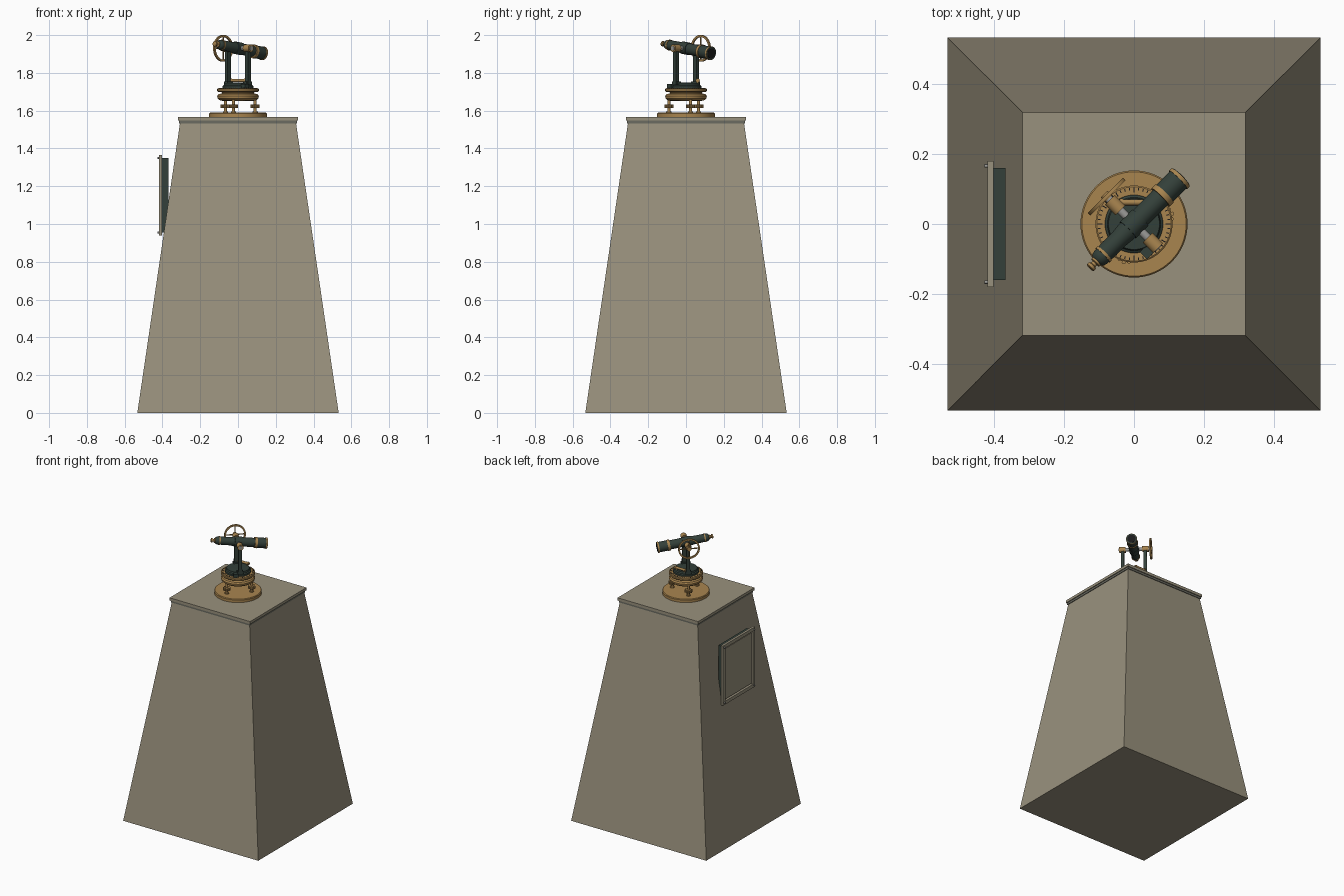
import bpy, bmesh, math
from mathutils import Matrix, Vector

if "Cube" in bpy.data.objects:
    bpy.data.objects.remove(bpy.data.objects["Cube"])


def mat(name, rgb):
    m = bpy.data.materials.new(name)
    lin = [c / 12.92 if c <= 0.04045 else ((c + 0.055) / 1.055) ** 2.4 for c in rgb]
    m.diffuse_color = (*lin, 1)
    m.use_nodes = True
    m.node_tree.nodes["Principled BSDF"].inputs["Base Color"].default_value = m.diffuse_color
    return m


STONE = mat("stone", (0.60, 0.57, 0.49))
SHADE = mat("dark_stone", (0.42, 0.42, 0.38))
BRASS = mat("brass", (0.66, 0.52, 0.31))
GREEN = mat("dark_green_enamel", (0.20, 0.25, 0.225))
STEEL = mat("steel", (0.60, 0.60, 0.59))
BLACK = mat("black", (0.10, 0.10, 0.10))

T = Matrix.Translation


def rot(deg, axis):
    return Matrix.Rotation(math.radians(deg), 4, axis)


def finish(name, bm, material, matrix=Matrix(), smooth=False):
    bmesh.ops.recalc_face_normals(bm, faces=bm.faces)
    bm.transform(matrix)
    me = bpy.data.meshes.new(name)
    for f in bm.faces:
        f.smooth = smooth
    if smooth:
        for e in bm.edges:
            e.smooth = len(e.link_faces) == 2 and e.calc_face_angle(0) < math.radians(35)
    bm.to_mesh(me)
    bm.free()
    me.materials.append(material)
    ob = bpy.data.objects.new(name, me)
    bpy.context.collection.objects.link(ob)
    return ob


def box(name, lo, hi, material, matrix=Matrix(), taper=1.0):
    """Box between two corners; taper scales the top face."""
    lo, hi = Vector(lo), Vector(hi)
    bm = bmesh.new()
    bmesh.ops.create_cube(bm, size=1)
    c = (lo + hi) / 2
    for v in bm.verts:
        k = taper if v.co.z > 0 else 1
        v.co = Vector((v.co.x * k, v.co.y * k, v.co.z)) * 1
        v.co = c + Vector([v.co[i] * (hi - lo)[i] for i in range(3)])
    return finish(name, bm, material, matrix)


def lathe(name, profile, material, matrix=Matrix(), n=48, closed=False):
    """Spin (radius, height) points around z; open profiles get end caps."""
    bm = bmesh.new()
    rings = [[bm.verts.new((r * math.cos(2 * math.pi * i / n),
                            r * math.sin(2 * math.pi * i / n), z)) for i in range(n)]
             for r, z in profile]
    pairs = list(zip(rings, rings[1:]))
    if closed:
        pairs.append((rings[-1], rings[0]))
    else:
        bm.faces.new(rings[0])
        bm.faces.new(rings[-1])
    for a, b in pairs:
        for i in range(n):
            bm.faces.new((a[i], a[(i + 1) % n], b[(i + 1) % n], b[i]))
    return finish(name, bm, material, matrix, True)


def rod(name, r, a, b, material, matrix=Matrix(), n=24):
    return lathe(name, [(r, a), (r, b)], material, matrix, n)


# Stone pillar and cap slab
box("pillar", (-0.533, -0.533, 0), (0.533, 0.533, 1.535), STONE, taper=0.307 / 0.533)
box("cap_lower", (-0.312, -0.312, 1.533), (0.312, 0.312, 1.548), SHADE)
box("cap_slab", (-0.318, -0.318, 1.547), (0.318, 0.318, 1.566), STONE)

# Plaque on the left side: backing, panel, raised rim and bolts
box("plaque_backing", (-0.402, -0.16, 0.955), (-0.367, 0.16, 1.35), GREEN)
box("plaque_panel", (-0.412, -0.148, 0.972), (-0.400, 0.148, 1.333), STONE)
for s in (-1, 1):
    y0, y1 = sorted((s * 0.156, s * 0.18))
    box("plaque_rim_side", (-0.419, y0, 0.94), (-0.402, y1, 1.366), STONE)
    z0, z1 = sorted((1.153 + s * 0.189, 1.153 + s * 0.213))
    box("plaque_rim_end", (-0.4188, -0.156, z0), (-0.402, 0.156, z1), STONE)
    for t in (-1, 1):
        rod("plaque_bolt", 0.005, 0, 0.009, STEEL,
            T((-0.418, s * 0.166, 1.153 + t * 0.197)) @ rot(-90, 'Y'), 12)

# Base plate
lathe("base_plate", [(0.153, 1.566), (0.153, 1.584), (0.149, 1.589), (0.05, 1.589)], BRASS, n=64)

# Three levelling screws with lobed knobs
for ang in (15, 135, 255):
    m = rot(ang, 'Z') @ T((0.094, 0, 0))
    rod("levelling_screw", 0.008, 1.588, 1.665, BRASS, m)
    rod("screw_foot", 0.014, 1.588, 1.596, BRASS, m)
    rod("screw_knob", 0.018, 1.613, 1.633, BRASS, m)
    for k in range(8):
        rod("knob_lobe", 0.006, 1.614, 1.632, BRASS, m @ rot(k * 45, 'Z') @ T((0.019, 0, 0)), 10)

# Lower body and horizontal circle
lathe("lower_body", [(0.07, 1.650), (0.095, 1.654), (0.108, 1.664), (0.110, 1.677), (0.104, 1.687),
                     (0.085, 1.691), (0.085, 1.697), (0.105, 1.700), (0.110, 1.705),
                     (0.110, 1.715), (0.106, 1.718), (0.07, 1.718)], BRASS, n=64)
for k in range(48):
    inner = 0.090 if k % 4 == 0 else 0.096
    box("circle_tick", (inner, -0.0015, 1.716), (0.104, 0.0015, 1.7195), BLACK, rot(k * 7.5, 'Z'))

# Upper plate, clamp and level tube
lathe("upper_plate", [(0.083, 1.716), (0.083, 1.730), (0.076, 1.735), (0.073, 1.746), (0.03, 1.748)],
      GREEN, n=64)
HEAD = rot(45, 'Z')
box("plate_clamp", (-0.045, -0.097, 1.719), (-0.015, -0.068, 1.742), GREEN, HEAD)
level = T((0, 0.062, 1.760)) @ rot(90, 'Y')
rod("level_tube", 0.0085, -0.044, 0.044, BRASS, level)
for s in (-1, 1):
    rod("level_collar", 0.011, s * 0.036 - 0.004, s * 0.036 + 0.004, BRASS, level)
    box("level_post", (s * 0.03 - 0.004, 0.056, 1.735), (s * 0.03 + 0.004, 0.066, 1.757), BRASS)

# Standards, bearings and the cross axis
Z = 1.930
AXIS = T((0, 0, Z)) @ HEAD
for s in (-1, 1):
    box("standard", (-0.013, s * 0.075 - 0.011, 1.735), (0.013, s * 0.075 + 0.011, Z), GREEN, HEAD, 0.9)
    box("standard_foot", (-0.02, s * 0.071 - 0.014, 1.735), (0.02, s * 0.071 + 0.014, 1.755), GREEN, HEAD)
    rod("bearing", 0.020, s * 0.076 - 0.021, s * 0.076 + 0.021, BRASS, AXIS @ rot(-90, 'X'), 32)
rod("cross_axis", 0.012, -0.1, 0.118, STEEL, AXIS @ rot(-90, 'X'))

# Vertical circle with spokes and hub
WHEEL = AXIS @ T((0, 0.111, 0)) @ rot(-90, 'X')
lathe("vertical_circle", [(0.060, -0.005), (0.071, -0.005), (0.071, 0.005), (0.060, 0.005)],
      BRASS, WHEEL, 64, True)
rod("circle_hub", 0.014, -0.008, 0.010, BRASS, WHEEL)
for k in range(4):
    box("circle_spoke", (0.01, -0.003, -0.003), (0.062, 0.003, 0.003), BRASS, WHEEL @ rot(k * 90, 'Z'))

# Telescope, tilted slightly down towards the objective
TUBE = AXIS @ rot(98, 'Y')
lathe("telescope_tube", [(0.016, -0.152), (0.023, -0.146), (0.026, -0.135), (0.027, -0.06),
                         (0.030, -0.03), (0.030, 0.112), (0.034, 0.114), (0.034, 0.192)], GREEN, TUBE)
rod("telescope_centre", 0.033, -0.025, 0.025, GREEN, TUBE, 48)
for name, r, a, b in (("rear_band", 0.0285, -0.128, -0.120), ("front_band", 0.0365, 0.108, 0.124),
                      ("objective_band", 0.0365, 0.180, 0.190)):
    rod(name, r, a, b, BRASS, TUBE, 48)
rod("objective_glass", 0.027, 0.188, 0.1935, BLACK, TUBE, 48)
lathe("eyepiece", [(0.010, -0.180), (0.014, -0.178), (0.014, -0.170), (0.009, -0.167),
                   (0.009, -0.160), (0.016, -0.158), (0.016, -0.148)], BRASS, TUBE, 32)
